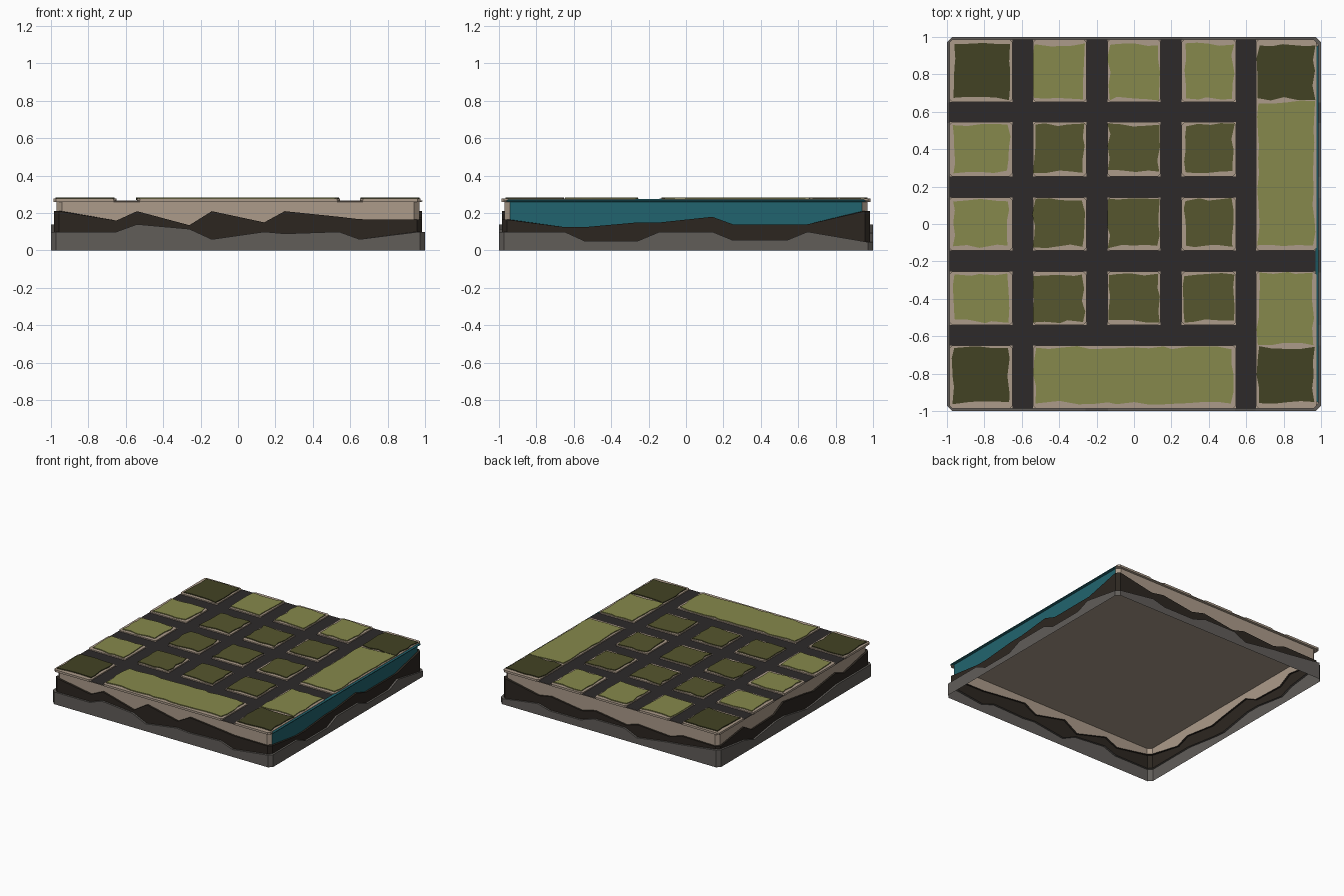
import bpy, bmesh, random

if "Cube" in bpy.data.objects:
    bpy.data.objects.remove(bpy.data.objects["Cube"])
random.seed(4)


def material(name, rgb):
    m = bpy.data.materials.new(name)
    m.diffuse_color = [((c / 255 + 0.055) / 1.055) ** 2.4 for c in rgb] + [1]
    m.use_nodes = True
    m.node_tree.nodes["Principled BSDF"].inputs["Base Color"].default_value = m.diffuse_color
    return m


TAN = material("tan", (172, 155, 138))
SOIL = material("soil", (44, 38, 32))
ROCK = material("rock", (97, 93, 89))
TEAL = material("teal", (33, 100, 110))
ROAD = material("asphalt", (45, 42, 42))
LIGHT = material("light_grass", (134, 136, 76))
OLIVE = material("olive_grass", (86, 86, 46))
DARK = material("dark_grass", (66, 66, 36))


def make(name, bm, mat):
    bmesh.ops.remove_doubles(bm, verts=bm.verts, dist=0.0001)
    me = bpy.data.meshes.new(name)
    bm.to_mesh(me)
    bm.free()
    me.materials.append(mat)
    ob = bpy.data.objects.new(name, me)
    bpy.context.collection.objects.link(ob)
    return ob


def face(bm, pts):
    bm.faces.new([bm.verts.new(p) for p in pts])


def prism(bm, pts, z0, z1):
    """Open-bottomed block standing on an outline."""
    face(bm, [(x, y, z1) for x, y in pts])
    for (ax, ay), (bx, by) in zip(pts, pts[1:] + pts[:1]):
        face(bm, [(ax, ay, z0), (bx, by, z0), (bx, by, z1), (ax, ay, z1)])


# Jagged strata heights at ten stations per side: front, right, back, left
STATIONS = [-1, -.65, -.54, -.26, -.14, .14, .25, .54, .65, 1]
SOIL_TOP = [[.21, .16, .21, .135, .21, .15, .21, .18, .167, .165],
            [.165, .125, .125, .15, .15, .18, .14, .14, .14, .21],
            [.21, .15, .17, .13, .16, .12, .15, .13, .165, .16],
            [.16, .20, .14, .15, .21, .17, .15, .19, .15, .21]]
ROCK_TOP = [[.10, .10, .14, .115, .06, .10, .09, .10, .06, .10],
            [.10, .10, .05, .05, .10, .10, .055, .055, .10, .045],
            [.045, .09, .06, .06, .10, .10, .05, .09, .10, .14],
            [.14, .10, .06, .10, .10, .05, .06, .10, .10, .10]]


def ring(half, z):
    """Chamfered square ring; z is a constant or a table of heights."""
    out = []
    lim = half - 0.028
    for s in range(4):
        for k, t in enumerate(STATIONS):
            t = max(-lim, min(lim, t))
            x, y = [(t, -half), (half, t), (-t, half), (-half, -t)][s]
            out.append((x, y, z[s][k] if isinstance(z, list) else z))
    return out


def wall(name, rings, mat, keep):
    bm = bmesh.new()
    for a, b in zip(rings, rings[1:]):
        for i in range(40):
            if keep(i):
                j = (i + 1) % 40
                face(bm, [a[i], a[j], b[j], b[i]])
    return make(name, bm, mat)


# Side walls, stepping in layer by layer
everywhere = lambda i: True
right_side = lambda i: 10 <= i < 19
wall("rock_layer", [ring(1, 0), ring(1, ROCK_TOP), ring(.985, ROCK_TOP)],
     ROCK, everywhere)
wall("soil_layer", [ring(.985, ROCK_TOP), ring(.985, SOIL_TOP),
                    ring(.97, SOIL_TOP)], SOIL, everywhere)
upper = [ring(.97, SOIL_TOP), ring(.97, .258), ring(.987, .262),
         ring(.987, .268), ring(.97, .276)]
wall("upper_wall", upper[:4], TAN, lambda i: not right_side(i))
wall("water_wall", upper, TEAL, right_side)

# Underside of the ground
bm = bmesh.new()
face(bm, ring(.975, .26)[::-1])
make("ground_sheet", bm, TAN)

# Street grid: odd rows and columns are road, apart from merged blocks
CUTS = [-.987, -.65, -.54, -.255, -.143, .143, .255, .545, .652, .987]


def is_road(i, j):
    if (i in (3, 5) and j == 0) or (i == 8 and j in (1, 5, 7)):
        return False
    return i % 2 == 1 or j % 2 == 1


bm = bmesh.new()
for i in range(9):
    for j in range(9):
        if is_road(i, j):
            x0, x1, y0, y1 = CUTS[i], CUTS[i + 1], CUTS[j], CUTS[j + 1]
            face(bm, [(x0, y0, .268), (x1, y0, .268),
                      (x1, y1, .268), (x0, y1, .268)])
make("roads", bm, ROAD)

# Pavement blocks as (first column, last column, first row, last row)
blocks = [(i, i, j, j) for i in (0, 2, 4, 6) for j in (0, 2, 4, 6, 8)
          if i == 0 or j > 0]
blocks += [(2, 6, 0, 0), (8, 8, 0, 2), (8, 8, 4, 8)]
bm = bmesh.new()
for i0, i1, j0, j1 in blocks:
    x0, x1, y0, y1 = CUTS[i0], CUTS[i1 + 1], CUTS[j0], CUTS[j1 + 1]
    x1 = min(x1, .975)
    c = .015
    prism(bm, [(x0 + c, y0), (x1 - c, y0), (x1, y0 + c), (x1, y1 - c),
               (x1 - c, y1), (x0 + c, y1), (x0, y1 - c), (x0, y0 + c)],
          .26, .277)
make("pavement", bm, TAN)


def lawn(bm, x0, x1, y0, y1):
    """Ragged grass patch."""
    corners = [(x0, y0), (x1, y0), (x1, y1), (x0, y1)]
    pts = []
    for (ax, ay), (bx, by) in zip(corners, corners[1:] + corners[:1]):
        n = max(4, round((abs(bx - ax) + abs(by - ay)) / .075))
        for k in range(n):
            f = (k + (random.uniform(-.2, .2) if k else 0)) / n
            pts.append((ax + (bx - ax) * f + random.uniform(-.01, .01),
                        ay + (by - ay) * f + random.uniform(-.01, .01)))
    prism(bm, pts, .27, .284)


# Lawns: olive centre, dark corners, light edge strips
COLS = [(-.535, -.27), (-.135, .13), (.27, .53)]
ROWS = [(.28, .53), (-.12, .13), (-.52, -.27)]
LEFT, RIGHT = (-.965, -.67), (.665, .96)
BACK, FRONT = (.67, .96), (-.955, -.662)

bm = bmesh.new()
for c in COLS:
    for r in ROWS:
        lawn(bm, *c, *r)
make("centre_lawns", bm, OLIVE)

bm = bmesh.new()
for c in (LEFT, RIGHT):
    for r in (BACK, FRONT):
        lawn(bm, *c, *r)
make("corner_lawns", bm, DARK)

bm = bmesh.new()
for r in ROWS:
    lawn(bm, *LEFT, *r)
for c in COLS:
    lawn(bm, *c, *BACK)
lawn(bm, -.53, .525, *FRONT)
lawn(bm, *RIGHT, -.12, .65)
lawn(bm, *RIGHT, -.645, -.265)
make("edge_lawns", bm, LIGHT)
